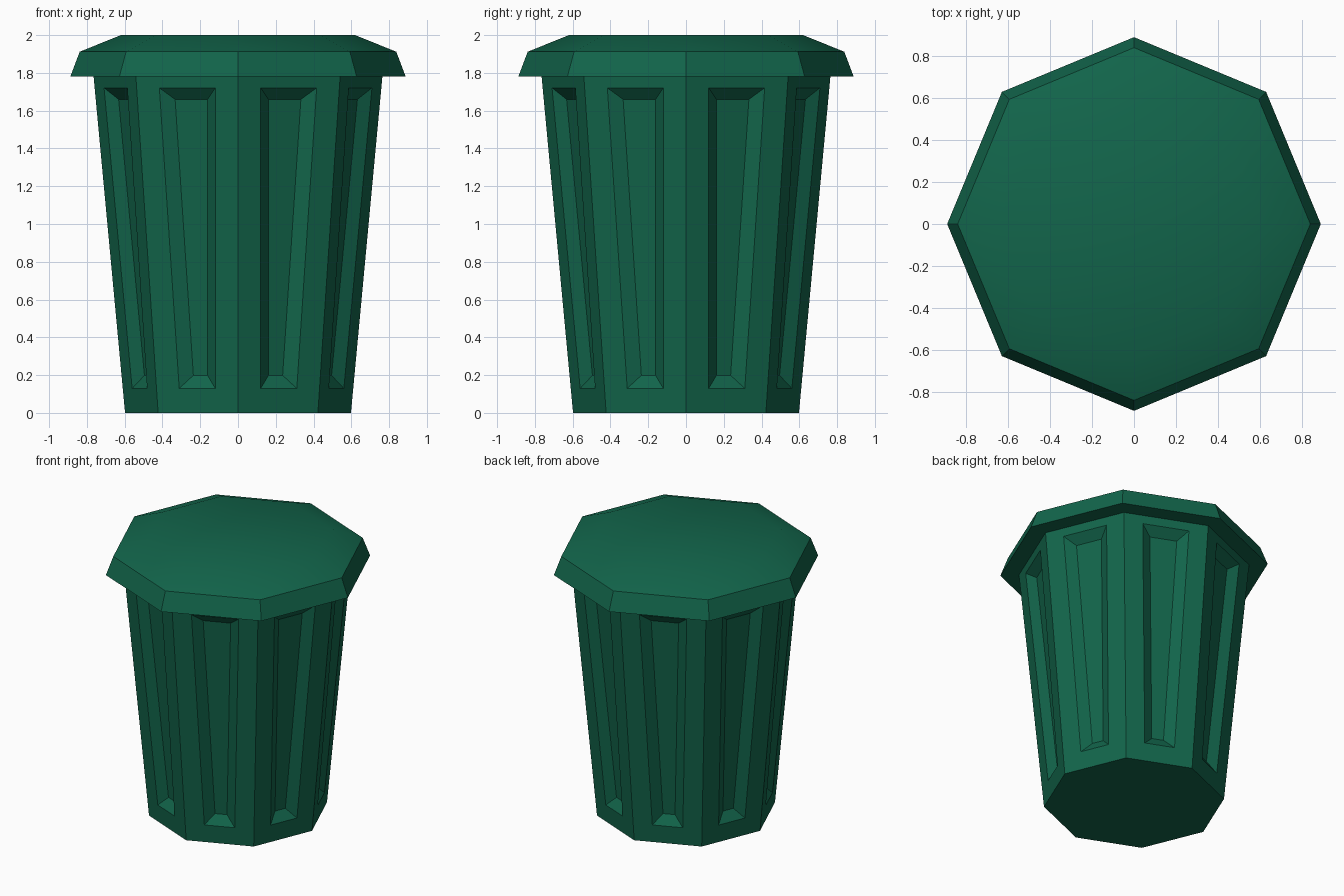
import bpy, bmesh, math

if "Cube" in bpy.data.objects:
    bpy.data.objects.remove(bpy.data.objects["Cube"])

SIDES = 8

green = bpy.data.materials.new("dark green plastic")
green.diffuse_color = (0.006, 0.13, 0.07, 1.0)
green.use_nodes = True
green.node_tree.nodes["Principled BSDF"].inputs["Base Color"].default_value = green.diffuse_color


def stacked_rings(bm, profile):
    """Closed octagonal solid from (radius, z) pairs; returns its side faces."""
    rings = [[bm.verts.new((r * math.cos(math.tau * i / SIDES),
                            r * math.sin(math.tau * i / SIDES), z))
              for i in range(SIDES)] for r, z in profile]
    sides = []
    for lo, hi in zip(rings, rings[1:]):
        for i in range(SIDES):
            j = (i + 1) % SIDES
            sides.append(bm.faces.new((lo[i], lo[j], hi[j], hi[i])))
    bm.faces.new(rings[0][::-1])
    bm.faces.new(rings[-1])
    bm.normal_update()
    return sides


def finish(bm, name):
    mesh = bpy.data.meshes.new(name)
    bm.to_mesh(mesh)
    bm.free()
    mesh.materials.append(green)
    obj = bpy.data.objects.new(name, mesh)
    bpy.context.collection.objects.link(obj)
    return obj


# Tapered bin body with a recessed panel in each side
bm = bmesh.new()
sides = stacked_rings(bm, [(0.598, 0.0), (0.771, 1.85)])
bmesh.ops.inset_individual(bm, faces=sides, thickness=0.13, use_even_offset=True)
bmesh.ops.inset_individual(bm, faces=sides, thickness=0.065, depth=-0.05,
                           use_even_offset=True)
finish(bm, "bin_body")

# Overhanging lid with sloped rim and softly shaded top
bm = bmesh.new()
stacked_rings(bm, [(0.888, 1.78), (0.838, 1.912), (0.62, 2.0)])
lid = finish(bm, "lid")
bpy.context.view_layer.objects.active = lid
lid.select_set(True)
bpy.ops.object.shade_smooth_by_angle(angle=math.radians(30))
